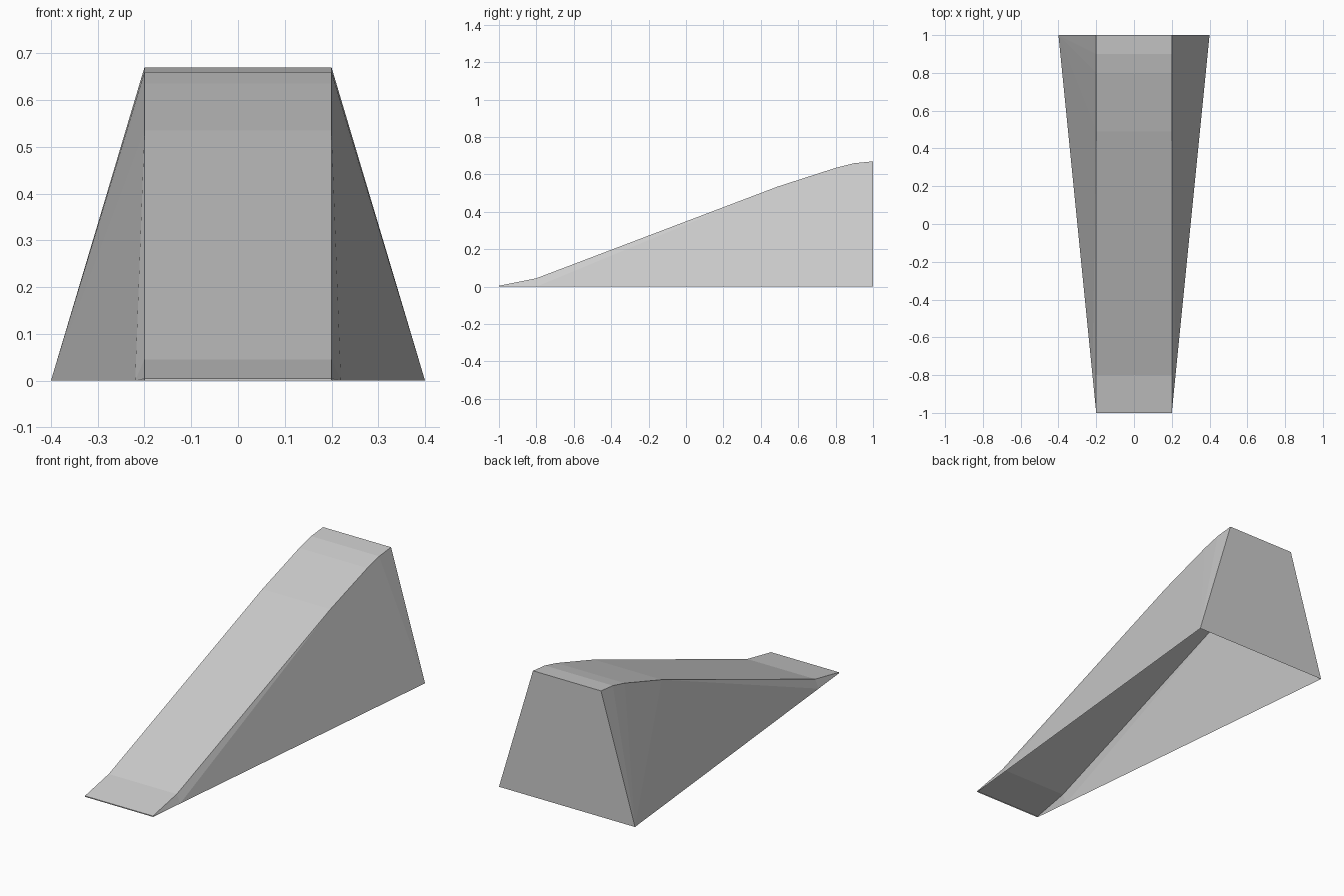
import bpy
import bmesh

cube = bpy.data.objects.get("Cube")
if cube:
    bpy.data.objects.remove(cube, do_unlink=True)

# Material
GREY = (0.6, 0.6, 0.6, 1.0)
mat = bpy.data.materials.new("plain grey")
mat.use_nodes = True
mat.diffuse_color = GREY
mat.node_tree.nodes["Principled BSDF"].inputs["Base Color"].default_value = GREY

# Ramp profile as (y, z), from the low front lip to the crest at the back
PROFILE = [(-1, 0.005), (-0.8, 0.045), (0.49, 0.535),
           (0.8, 0.635), (0.9, 0.66), (1, 0.67)]
# Splayed base edge as (x, y)
BASE = [(0.2, -1), (0.22, -0.8), (0.4, 1)]
HALF = 0.2

bm = bmesh.new()
rails = {}
for s in (-1, 1):
    top = [bm.verts.new((s * HALF, y, z)) for y, z in PROFILE]
    base = [bm.verts.new((s * x, y, 0)) for x, y in BASE]
    rails[s] = top, base
    # Sloping side: front sliver, long panel, then a fan to the rear corner
    panels = [(top[0], base[0], base[1]), (top[0], base[1], top[1]),
              (top[1], base[1], top[2]), (base[1], base[2], top[2])]
    panels += [(top[i], base[2], top[i + 1]) for i in range(2, len(top) - 1)]
    for p in panels:
        bm.faces.new(p if s > 0 else p[::-1])

(top_r, base_r), (top_l, base_l) = rails[-1], rails[1]
# Running surface
for i in range(len(PROFILE) - 1):
    bm.faces.new((top_r[i], top_l[i], top_l[i + 1], top_r[i + 1]))
# Front lip and back wall; the underside stays open
bm.faces.new((base_r[0], base_l[0], top_l[0], top_r[0]))
bm.faces.new((base_l[-1], base_r[-1], top_r[-1], top_l[-1]))

mesh = bpy.data.meshes.new("ramp")
bm.to_mesh(mesh)
bm.free()
mesh.materials.append(mat)
ramp = bpy.data.objects.new("ramp", mesh)
bpy.context.collection.objects.link(ramp)
